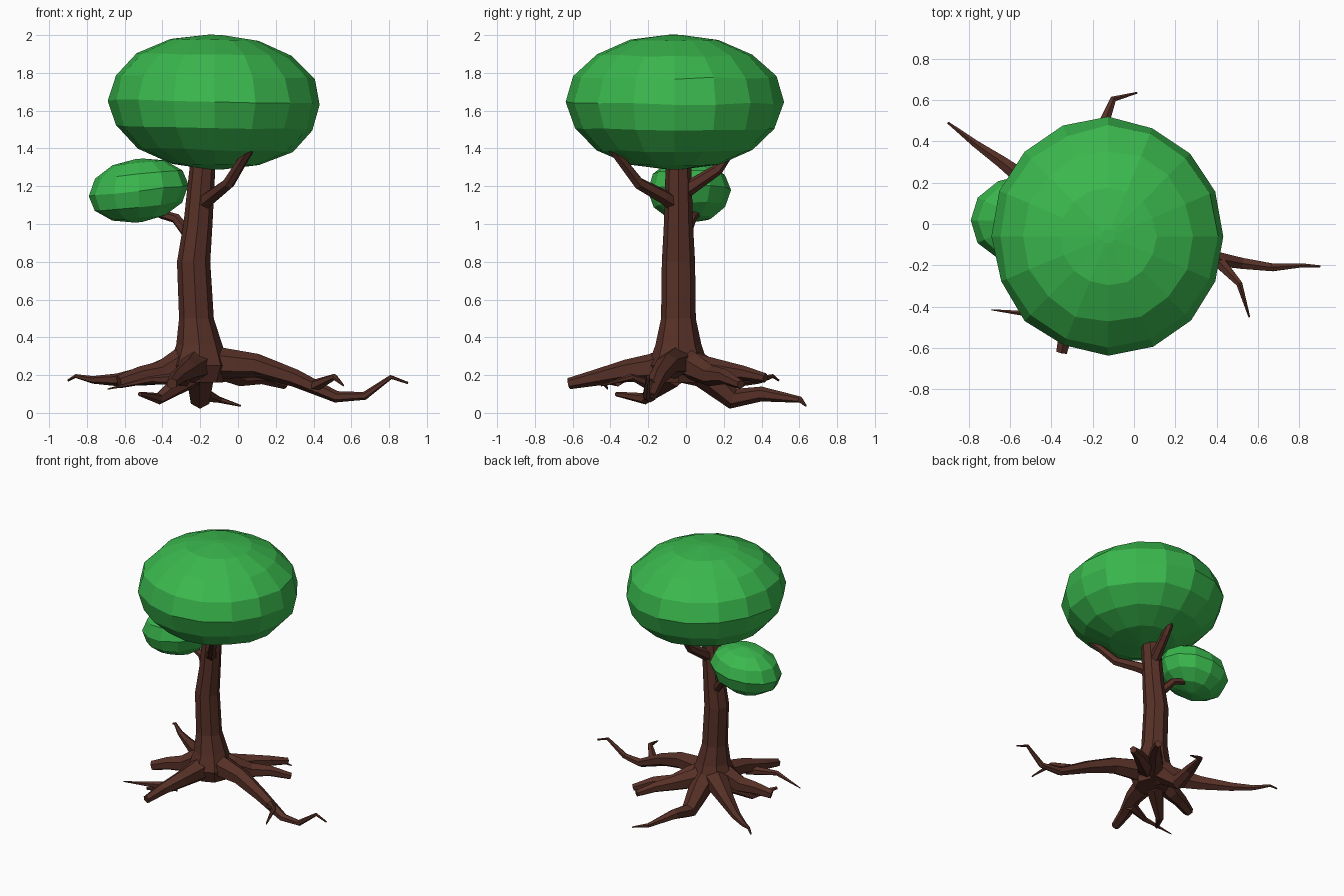
import bpy, bmesh, math, random
from mathutils import Vector

if "Cube" in bpy.data.objects:
    bpy.data.objects.remove(bpy.data.objects["Cube"])

random.seed(4)


def material(name, rgb):
    m = bpy.data.materials.new(name)
    m.diffuse_color = (*rgb, 1)
    m.use_nodes = True
    m.node_tree.nodes["Principled BSDF"].inputs["Base Color"].default_value = m.diffuse_color
    return m


BARK = material("bark_brown", (0.095, 0.030, 0.020))
LEAF = material("leaf_green", (0.042, 0.48, 0.075))
FOOT = Vector((-0.2, -0.03, 0.27))  # where all main roots start


def skin(name, rings, mat):
    """Join rings of points into a closed flat-shaded surface."""
    bm = bmesh.new()
    loops = [[bm.verts.new(p) for p in r] for r in rings]
    n = len(loops[0])
    for a, b in zip(loops, loops[1:]):
        for i in range(n):
            j = (i + 1) % n
            bm.faces.new((a[i], a[j], b[j], b[i]))
    for loop in (loops[0], loops[-1]):
        bm.faces.new(loop)
    bmesh.ops.recalc_face_normals(bm, faces=bm.faces[:])
    me = bpy.data.meshes.new(name)
    bm.to_mesh(me)
    bm.free()
    me.materials.append(mat)
    ob = bpy.data.objects.new(name, me)
    bpy.context.collection.objects.link(ob)


def canopy(name, centre, half, sides, bands, tilt):
    """Slightly irregular faceted ellipsoid."""
    rings = []
    for k in range(bands + 1):
        lat = math.pi * (max(0.12, min(bands - 0.12, k)) / bands - 0.5)
        w = math.cos(lat) ** 0.92
        ring = []
        for i in range(sides):
            a = math.tau * i / sides
            j = w * random.uniform(0.985, 1.015)
            x, y = half[0] * j * math.cos(a), half[1] * j * math.sin(a)
            z = half[2] * math.sin(lat) + tilt * x + random.uniform(-0.006, 0.006) * w
            ring.append(Vector(centre) + Vector((x, y, z)))
        rings.append(ring)
    skin(name, rings, LEAF)


def limb(name, r0, r1, path, sides=6):
    """Tapering branch or root whose radius goes from r0 to r1 along its length."""
    pts = [Vector(p) for p in path]
    dist = [0.0]
    for a, b in zip(pts, pts[1:]):
        dist.append(dist[-1] + (b - a).length)
    rings = []
    for i, p in enumerate(pts):
        d = (pts[min(i + 1, len(pts) - 1)] - pts[max(i - 1, 0)]).normalized()
        side = d.cross(Vector((0, 0, 1))).normalized()
        up = side.cross(d)
        r = r0 + (r1 - r0) * (dist[i] / dist[-1]) ** 0.75
        rings.append([p + r * (side * math.cos(t) + up * math.sin(t))
                      for t in (math.tau * (k + 0.5) / sides for k in range(sides))])
    skin(name, rings, BARK)


# Canopies
canopy("main_canopy", (-0.125, -0.06, 1.645), (0.565, 0.572, 0.357), 16, 8, -0.02)
canopy("side_canopy", (-0.525, 0.018, 1.177), (0.265, 0.218, 0.168), 12, 6, 0.1)

# Trunk rings: height, centre x, radius
trunk = ((0.16, -0.20, 0.12), (0.25, -0.205, 0.16), (0.36, -0.205, 0.122), (0.5, -0.22, 0.092),
         (0.8, -0.235, 0.088), (1.0, -0.212, 0.077), (1.4, -0.18, 0.065))
skin("trunk", [[(x + r * math.cos(a), -0.04 + r * math.sin(a), z)
                for a in (math.tau * i / 8 for i in range(8))] for z, x, r in trunk], BARK)

# Branches
limb("front_branch", 0.045, 0.024, ((-0.20, -0.05, 1.10), (-0.14, -0.12, 1.145),
                                    (-0.05, -0.25, 1.215), (0.07, -0.40, 1.41)))
limb("back_branch", 0.042, 0.025, ((-0.19, 0, 1.18), (-0.15, 0.17, 1.29), (-0.15, 0.23, 1.38)))
limb("side_branch", 0.036, 0.02, ((-0.24, -0.02, 0.92), (-0.33, 0.03, 1.03),
                                  (-0.40, 0.05, 1.05), (-0.48, 0.04, 1.09)))

# Long bending roots
limb("right_root", 0.095, 0.006, (FOOT, (0.1, -0.1, 0.25), (0.3, -0.15, 0.185),
                                  (0.52, -0.19, 0.085), (0.67, -0.21, 0.09),
                                  (0.81, -0.2, 0.19), (0.9, -0.205, 0.158)))
limb("right_root_fork", 0.035, 0.005, ((0.4, -0.17, 0.14), (0.51, -0.29, 0.19),
                                       (0.558, -0.45, 0.145)))
limb("back_left_root", 0.1, 0.006, (FOOT, (-0.47, 0.17, 0.2), (-0.64, 0.3, 0.175),
                                    (-0.77, 0.39, 0.175), (-0.86, 0.46, 0.195), (-0.9, 0.49, 0.172)))
limb("back_root", 0.11, 0.005, (FOOT, (-0.2, 0.1, 0.21), (-0.2, 0.25, 0.075), (-0.18, 0.4, 0.1),
                                (-0.1, 0.605, 0.07), (0.015, 0.635, 0.037)))
limb("front_root_fork", 0.04, 0.003, ((-0.27, -0.36, 0.18), (-0.47, -0.44, 0.175),
                                      (-0.69, -0.415, 0.126)))
limb("low_left_root", 0.07, 0.012, ((-0.25, -0.07, 0.2), (-0.42, -0.22, 0.075), (-0.52, -0.37, 0.1)))

# Straighter blunt roots: name, tip, tip radius
for name, tip, r in (("front_root", (-0.35, -0.62, 0.155), 0.03),
                     ("left_root", (-0.63, -0.15, 0.165), 0.035),
                     ("back_right_root", (0.13, 0.42, 0.185), 0.025),
                     ("right_back_root", (0.25, 0.29, 0.15), 0.025)):
    path = [FOOT.lerp(Vector(tip), k / 4) for k in range(5)]
    for p in path[1:-1]:
        p += Vector([random.uniform(-0.015, 0.015) for _ in range(3)])
    limb(name, 0.1, r, path)
